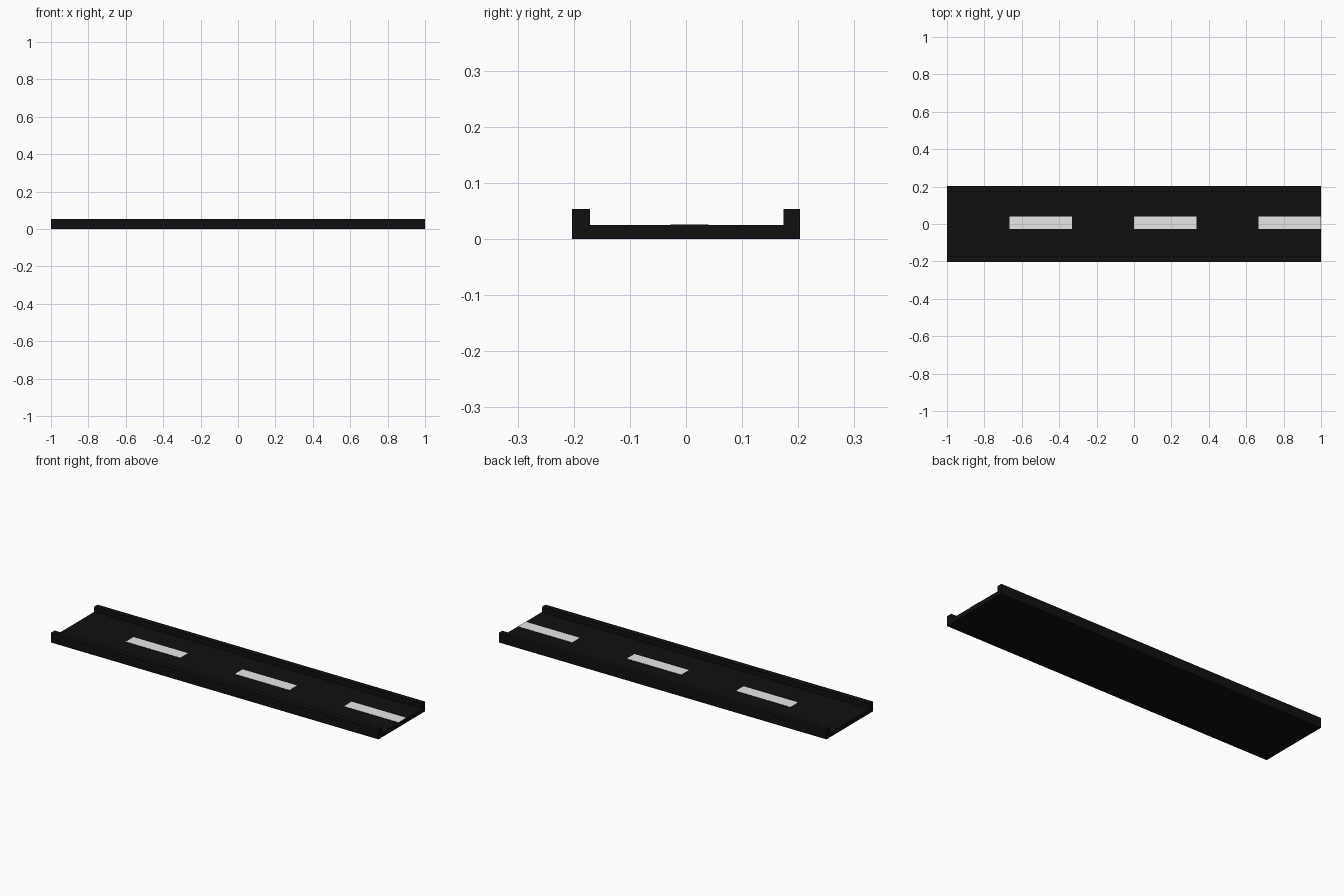
import bpy
import bmesh

cube = bpy.data.objects.get("Cube")
if cube:
    bpy.data.objects.remove(cube, do_unlink=True)


def make_material(name, value):
    mat = bpy.data.materials.new(name)
    mat.use_nodes = True
    color = (value, value, value, 1)
    mat.diffuse_color = color
    mat.node_tree.nodes["Principled BSDF"].inputs["Base Color"].default_value = color
    return mat


asphalt = make_material("black asphalt", 0.005)
paint = make_material("white paint", 0.8)


def extrude_profile(name, profile, x0, x1, materials):
    """Sweep a closed (y, z) outline along x."""
    bm = bmesh.new()
    face = bm.faces.new([bm.verts.new((x0, y, z)) for y, z in profile])
    moved = bmesh.ops.extrude_face_region(bm, geom=[face], use_keep_orig=True)["geom"]
    verts = [v for v in moved if isinstance(v, bmesh.types.BMVert)]
    bmesh.ops.translate(bm, verts=verts, vec=(x1 - x0, 0, 0))
    bmesh.ops.recalc_face_normals(bm, faces=bm.faces)
    bm.normal_update()
    # Paint covers upward faces only
    if len(materials) > 1:
        for f in bm.faces:
            f.material_index = int(f.normal.z > 0.5)
    mesh = bpy.data.meshes.new(name)
    bm.to_mesh(mesh)
    bm.free()
    for mat in materials:
        mesh.materials.append(mat)
    obj = bpy.data.objects.new(name, mesh)
    bpy.context.collection.objects.link(obj)
    return obj


half_width, deck, curb_top = 0.203, 0.025, 0.054
curb_front, curb_back = -0.171, 0.174

# Road slab with a raised curb along each side
extrude_profile("road_with_curbs", [
    (-half_width, 0), (half_width, 0),
    (half_width, curb_top), (curb_back, curb_top),
    (curb_back, deck), (curb_front, deck),
    (curb_front, curb_top), (-half_width, curb_top)], -1, 1, [asphalt])

# Dashed lane line
dash = 0.334
line_front, line_back, line_top = -0.028, 0.04, deck + 0.0015
for i in range(3):
    end = 1 - 2 * dash * 0.997 * (2 - i)
    extrude_profile(f"lane_dash_{i + 1}", [
        (line_front, deck), (line_back, deck),
        (line_back, line_top), (line_front, line_top)],
        end - dash, end, [asphalt, paint])
